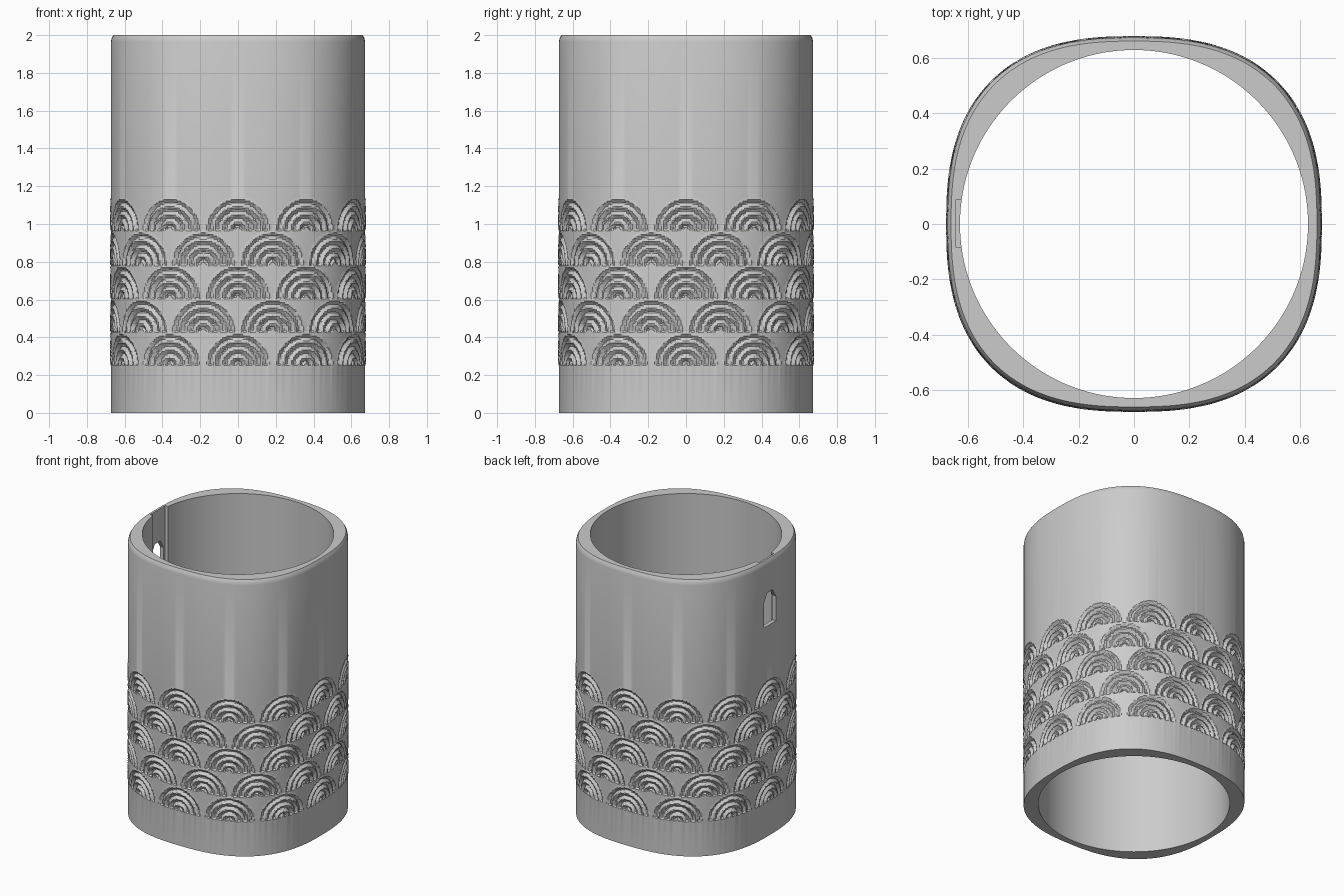
import bpy, bmesh, math
from mathutils import Vector

default = bpy.data.objects.get("Cube")
if default:
    bpy.data.objects.remove(default, do_unlink=True)

HALF, POWER, BORE = 0.673, 2.55, 0.628     # rounded-square outside, round inside
COLUMNS, BAND_STEPS = 480, 96
BAND_LOW, BAND_HIGH = 0.25, 1.14
FANS, ROWS, ROW_PITCH, FAN_RADIUS = 12, 5, 0.179, 0.168

grey = bpy.data.materials.new("plain_grey")
grey.use_nodes = True
grey.diffuse_color = (0.6, 0.6, 0.6, 1)
grey.node_tree.nodes["Principled BSDF"].inputs["Base Color"].default_value = (0.6, 0.6, 0.6, 1)


def outline_point(angle):
    c, s = math.cos(angle), math.sin(angle)
    r = HALF / (abs(c) ** POWER + abs(s) ** POWER) ** (1 / POWER)
    return Vector((r * c, r * s, 0))


def outline_normal(p):
    def slope(v):
        return math.copysign(abs(v) ** (POWER - 1), v)
    return Vector((slope(p.x), slope(p.y), 0)).normalized()


def even_outline():
    """Points spaced evenly along the rounded-square outline, and its length."""
    fine = 8 * COLUMNS
    dense = [outline_point(math.tau * i / fine) for i in range(fine + 1)]
    lengths = [0.0]
    for a, b in zip(dense, dense[1:]):
        lengths.append(lengths[-1] + (b - a).length)
    points, j = [], 0
    for i in range(COLUMNS):
        target = lengths[-1] * i / COLUMNS
        while lengths[j + 1] < target:
            j += 1
        t = (target - lengths[j]) / (lengths[j + 1] - lengths[j])
        points.append(dense[j].lerp(dense[j + 1], t))
    return points, lengths[-1]


outline, perimeter = even_outline()
normals = [outline_normal(p) for p in outline]


def relief(along, z):
    """Concentric ridges of overlapping fans, staggered row by row."""
    row = math.floor((z - BAND_LOW) / ROW_PITCH)
    if not 0 <= row < ROWS:
        return 0.0
    width = perimeter / FANS
    offset = along / width + 0.5 * (row % 2)
    across = (offset - round(offset)) * width
    up = z - BAND_LOW - row * ROW_PITCH
    r = math.hypot(across, up)
    if r > FAN_RADIUS or r < 0.02:
        return 0.0
    wave = math.cos(math.tau * (FAN_RADIUS - r) / 0.042)
    return -0.004 + 0.009 * wave


# Sleeve: stacked rings up the outside, then down the bore
def outer_ring(z, inset=0.0, carved=False):
    ring = []
    for i, (p, n) in enumerate(zip(outline, normals)):
        h = relief(perimeter * i / COLUMNS, z) if carved else 0.0
        q = p + n * (h - inset)
        ring.append((q.x, q.y, z))
    return ring


def bore_ring(z):
    return [(*(p.normalized() * BORE).xy, z) for p in outline]


rings = [outer_ring(0)]
for k in range(BAND_STEPS + 1):
    z = BAND_LOW + (BAND_HIGH - BAND_LOW) * k / BAND_STEPS
    rings.append(outer_ring(z, carved=0 < k < BAND_STEPS))
rings += [outer_ring(1.965), outer_ring(1.985, 0.004), outer_ring(2.0, 0.013)]
rings += [bore_ring(2.0), bore_ring(0)]


def make_object(name, bm):
    bmesh.ops.recalc_face_normals(bm, faces=bm.faces)
    mesh = bpy.data.meshes.new(name)
    bm.to_mesh(mesh)
    bm.free()
    mesh.materials.append(grey)
    obj = bpy.data.objects.new(name, mesh)
    bpy.context.scene.collection.objects.link(obj)
    return obj


bm = bmesh.new()
loops = [[bm.verts.new(co) for co in ring] for ring in rings]
for low, high in zip(loops, loops[1:] + loops[:1]):
    for i in range(COLUMNS):
        j = (i + 1) % COLUMNS
        bm.faces.new((low[i], low[j], high[j], high[i]))
sleeve = make_object("sleeve", bm)


# Cutters: pointed window through the wall and a shallow slot inside it
def prism(name, profile, x0, x1):
    bm = bmesh.new()
    face = bm.faces.new([bm.verts.new((x0, y, z)) for y, z in profile])
    new = bmesh.ops.extrude_face_region(bm, geom=[face])["geom"]
    verts = [v for v in new if isinstance(v, bmesh.types.BMVert)]
    bmesh.ops.translate(bm, verts=verts, vec=(x1 - x0, 0, 0))
    obj = make_object(name, bm)
    obj.hide_render = True
    return obj


window = [(-0.07, 1.525), (0.07, 1.525), (0.07, 1.7), (0.03, 1.765), (-0.03, 1.765), (-0.07, 1.7)]
slot = [(-0.083, 1.5), (0.087, 1.5), (0.087, 2.1), (-0.083, 2.1)]
cutters = [prism("slot_cutter", slot, -0.645, -0.5),
           prism("window_cutter", window, -0.8, -0.55)]

bpy.ops.object.select_all(action="DESELECT")
sleeve.select_set(True)
bpy.context.view_layer.objects.active = sleeve
for cutter in cutters:
    mod = sleeve.modifiers.new(cutter.name, "BOOLEAN")
    mod.operation, mod.solver, mod.object = "DIFFERENCE", "EXACT", cutter
    bpy.ops.object.modifier_apply(modifier=mod.name)
    bpy.data.objects.remove(cutter, do_unlink=True)

bpy.ops.object.shade_smooth_by_angle(angle=math.radians(30))
